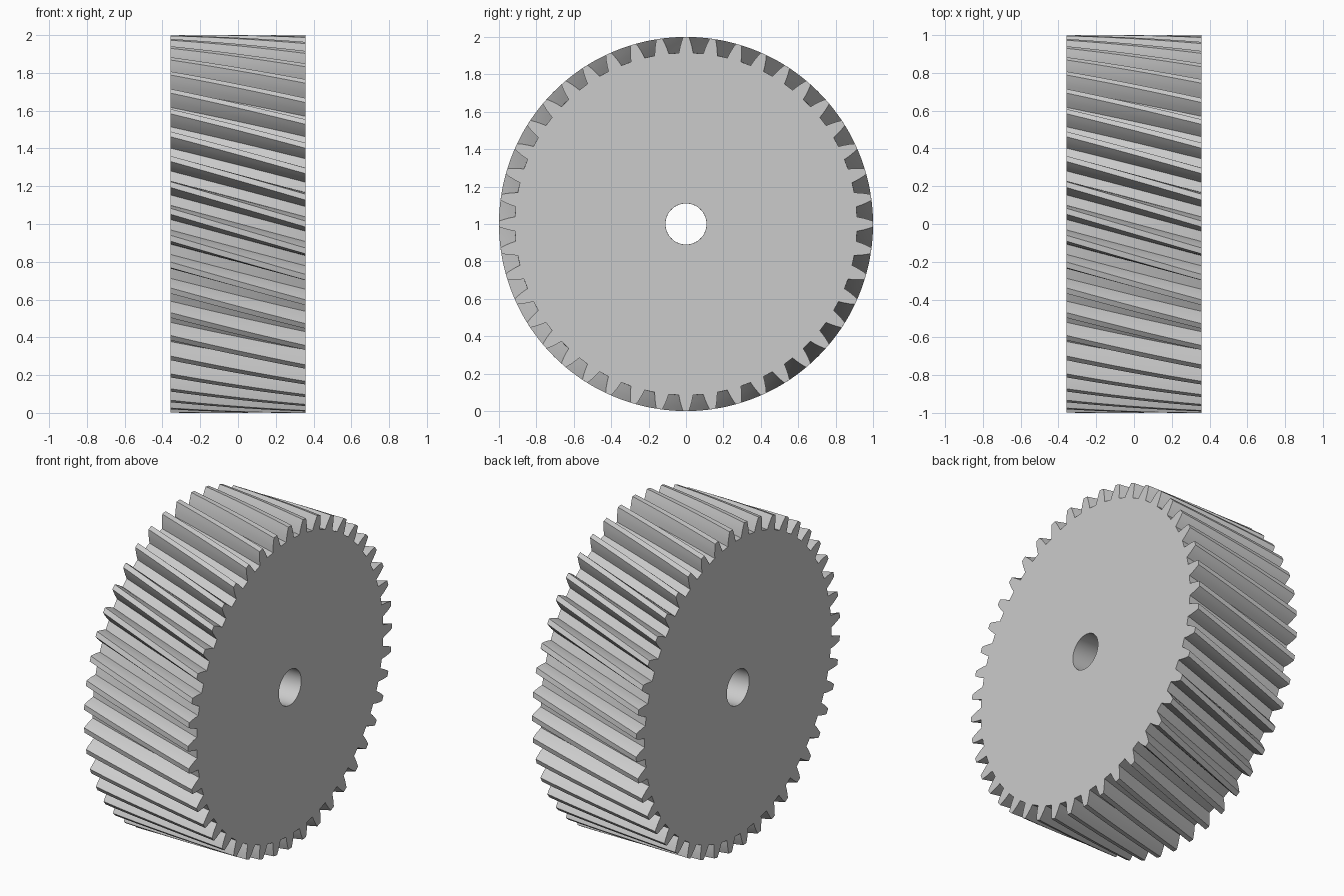
import bpy, bmesh, math

cube = bpy.data.objects.get("Cube")
if cube:
    bpy.data.objects.remove(cube)

TEETH = 44
HALF_WIDTH = 0.357
BORE = 0.11
ROOT, TIP = 0.915, 1.0
TWIST = 0.21          # turn of the teeth across the width, in radians
SLICES = 16
PITCH = math.tau / TEETH

# One tooth: (radius, offset from tooth centre as a fraction of the pitch)
flank = [(ROOT, 0.29), (0.945, 0.24), (0.975, 0.175), (TIP, 0.11)]
tooth = [(r, -a) for r, a in flank] + [(r, a) for r, a in reversed(flank)]

metal = bpy.data.materials.new("plain grey metal")
metal.use_nodes = True
grey = (0.6, 0.6, 0.6, 1)
metal.diffuse_color = grey
metal.node_tree.nodes["Principled BSDF"].inputs["Base Color"].default_value = grey

bm = bmesh.new()


def point(x, radius, angle):
    return bm.verts.new((x, radius * math.cos(angle), 1 + radius * math.sin(angle)))


def bridge(ring_a, ring_b):
    n = len(ring_a)
    for i in range(n):
        j = (i + 1) % n
        bm.faces.new((ring_a[i], ring_a[j], ring_b[j], ring_b[i]))


# Helical toothed rim, swept slice by slice
rims = []
for s in range(SLICES + 1):
    t = s / SLICES
    x = HALF_WIDTH * (2 * t - 1)
    turn = TWIST * (t - 1)
    rims.append([point(x, r, (k + a) * PITCH + turn)
                 for k in range(TEETH) for r, a in tooth])
for a, b in zip(rims, rims[1:]):
    bridge(a, b)

# Centre bore
bores = [[point(x, BORE, (k - 0.5) * PITCH + turn) for k in range(TEETH)]
         for x, turn in ((-HALF_WIDTH, -TWIST), (HALF_WIDTH, 0))]
bridge(bores[1], bores[0])

# End faces, one flat sector per tooth
n = len(tooth)
for rim, bore in ((rims[0], bores[0]), (rims[-1], bores[1])):
    for k in range(TEETH):
        outer = [rim[(k * n + i) % len(rim)] for i in range(n + 1)]
        bm.faces.new([bore[(k + 1) % TEETH], bore[k]] + outer)

bmesh.ops.recalc_face_normals(bm, faces=bm.faces)
mesh = bpy.data.meshes.new("helical_gear")
bm.to_mesh(mesh)
bm.free()
mesh.materials.append(metal)
gear = bpy.data.objects.new("helical_gear", mesh)
bpy.context.collection.objects.link(gear)

# Smooth flanks and bore, crisp tooth edges
bpy.ops.object.select_all(action='DESELECT')
gear.select_set(True)
bpy.context.view_layer.objects.active = gear
bpy.ops.object.shade_smooth_by_angle(angle=math.radians(25))
